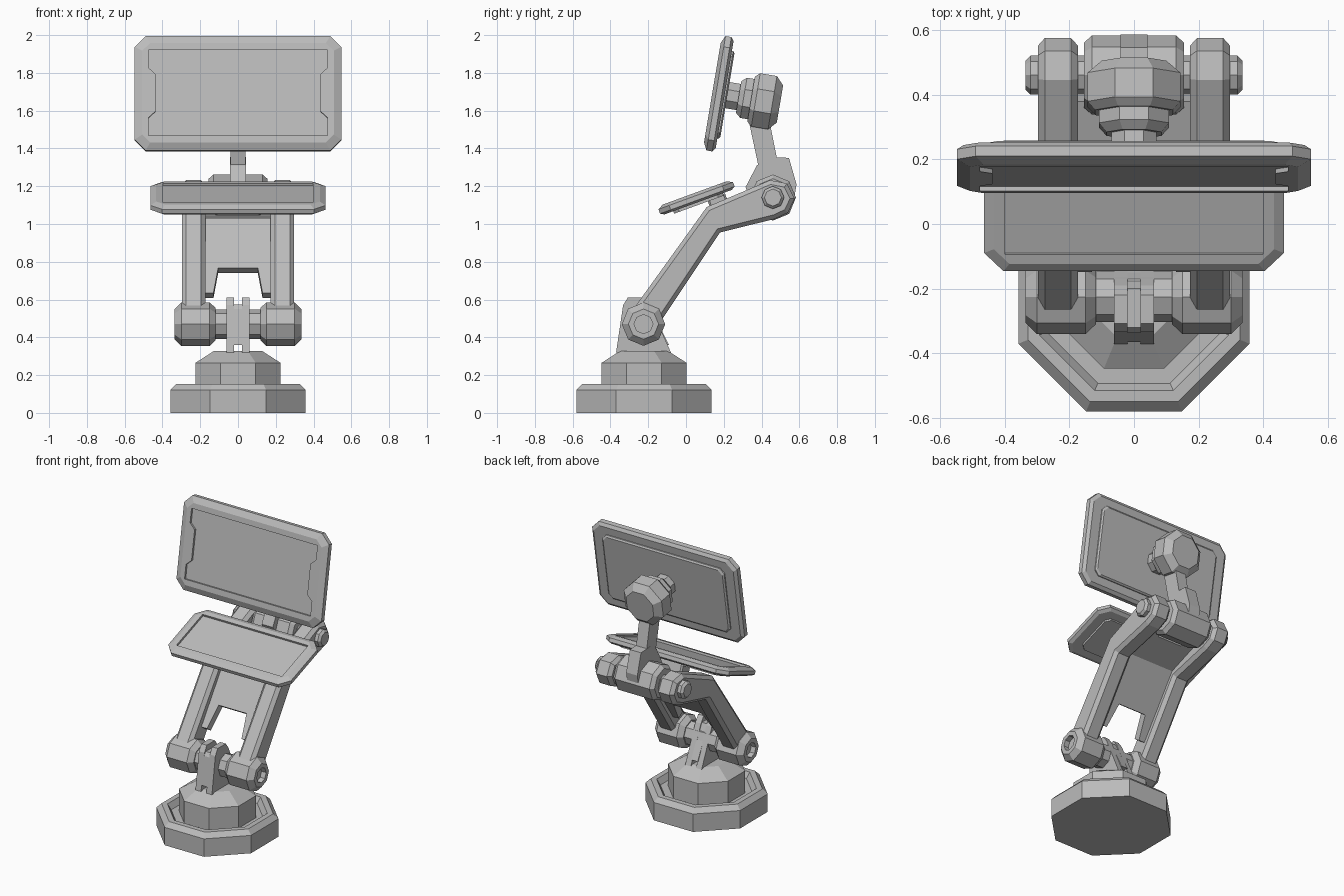
import bpy, bmesh
from math import radians, cos, sin, pi
from mathutils import Matrix, Vector

if "Cube" in bpy.data.objects:
    bpy.data.objects.remove(bpy.data.objects["Cube"])

GREY = (0.5, 0.5, 0.5, 1)
grey = bpy.data.materials.new("plain_grey")
grey.use_nodes = True
grey.diffuse_color = GREY
grey.node_tree.nodes["Principled BSDF"].inputs["Base Color"].default_value = GREY

# local x, y, z become world y, z, x: side profiles extruded sideways
SIDE = Matrix(((0, 0, 1), (1, 0, 0), (0, 1, 0))).to_4x4()


def frame(y, z, tilt):
    return Matrix.Translation((0, y, z)) @ Matrix.Rotation(radians(tilt), 4, 'X')


def across(x, y, z, side=1):
    return Matrix.Translation((x, y, z)) @ Matrix.Rotation(side * pi / 2, 4, 'Y')


def loft(name, rings, matrix, bevel=0):
    """Skin a stack of equal-sized rings and cap both ends."""
    bm = bmesh.new()
    loops = [[bm.verts.new(matrix @ Vector(p)) for p in ring] for ring in rings]
    for a, b in zip(loops, loops[1:]):
        for i in range(len(a)):
            j = (i + 1) % len(a)
            bm.faces.new((a[i], a[j], b[j], b[i]))
    bm.faces.new(loops[0][::-1])
    bm.faces.new(loops[-1])
    bmesh.ops.recalc_face_normals(bm, faces=bm.faces)
    mesh = bpy.data.meshes.new(name)
    bm.to_mesh(mesh)
    bm.free()
    mesh.materials.append(grey)
    ob = bpy.data.objects.new(name, mesh)
    bpy.context.collection.objects.link(ob)
    if bevel:
        mod = ob.modifiers.new("edge", 'BEVEL')
        mod.width, mod.segments = bevel, 1
        mod.limit_method, mod.angle_limit = 'ANGLE', radians(70)
    return ob


def prism(name, outline, low, high, matrix, bevel=0):
    return loft(name, [[(a, b, h) for a, b in outline] for h in (low, high)], matrix, bevel)


def lathe(name, profile, matrix, flat=False, sides=8):
    """Turn (radius, height) pairs; flat means radius is to the flat sides."""
    grow, phase = (1 / cos(pi / sides), 0.5) if flat else (1, 0)
    rings = [[(r * grow * cos(2 * pi * (i + phase) / sides),
               r * grow * sin(2 * pi * (i + phase) / sides), h)
              for i in range(sides)] for r, h in profile]
    return loft(name, rings, matrix)


def cut_rect(w, h, c):
    """Rectangle of half sizes w, h with cut corners."""
    return [(w - c, -h), (w, c - h), (w, h - c), (w - c, h),
            (c - w, h), (-w, h - c), (-w, c - h), (c - w, -h)]


def mirrored(half):
    return half + [(-x, y) for x, y in reversed(half)]


def screen(name, w, h, corner, depth, rim, recess, matrix):
    """Bevelled panel with a sunken display."""
    steps = [(0.02, -depth), (0, -depth * 0.55), (0, depth * 0.4), (rim, depth)]
    rings = [[(x, y, z) for x, y in cut_rect(w - i, h - i, corner - i * 0.4)] for i, z in steps]
    body = loft(name, rings, matrix)
    cutter = prism("cutter", recess, depth - 0.014, depth + 0.1, matrix)
    mod = body.modifiers.new("recess", 'BOOLEAN')
    mod.operation, mod.object, mod.solver = 'DIFFERENCE', cutter, 'EXACT'
    graph = bpy.context.evaluated_depsgraph_get()
    mesh = bpy.data.meshes.new_from_object(body.evaluated_get(graph))
    body.modifiers.clear()
    body.data = mesh
    bpy.data.objects.remove(cutter)


# Base: octagonal foot with a groove around a stepped tower
lathe("base", [(.357, 0), (.357, .122), (.327, .153), (.292, .153), (.27, .115),
               (.225, .115), (.225, .265), (.127, .328)],
      Matrix.Translation((0, -.222, 0)), flat=True)

# Lower bracket: two cheeks with a shorter core between them
LOW = (-.225, .47)
cheek = [(-.37, .32), (-.333, .57), (-.307, .612), (-.22, .612), (-.19, .57), (-.08, .32)]
for s in (1, -1):
    prism("bracket_cheek", cheek, s * .02, s * .062, SIDE)
prism("bracket_core", [(-.364, .36), (-.336, .55), (-.32, .575), (-.2, .575), (-.09, .36)],
      -.025, .025, SIDE)
lathe("lower_axle", [(.078, -.15), (.078, .15)], across(0, *LOW))

# Arms, their lower hubs and upper pins
HIGH = (.46, 1.14)
arm = [(-.3, .52), (.11, 1.09), (.445, 1.232), (.535, 1.215), (.575, 1.135),
       (.54, 1.06), (.47, 1.027), (.18, .955), (-.15, .46)]
for s in (1, -1):
    prism("arm", arm, s * .173, s * .297, SIDE, bevel=.022)
    lathe("lower_hub", [(.085, .118), (.115, .15), (.115, .3), (.08, .335),
                        (.05, .335), (.05, .30)], across(0, *LOW, s))
    lathe("pin_cap", [(.06, .14), (.06, .32), (.045, .335)], across(0, *HIGH, s))

# Web plates joining the arms, notched at both ends
prism("lower_web", mirrored([(.18, .66), (.18, .18), (.13, .18), (.105, .34)]),
      -.02, .03, frame(*LOW, 55.7))
prism("upper_web", mirrored([(.18, 0), (.18, .26), (.13, .26), (.09, .2)]),
      -.025, .025, frame(.145, 1.02, 21))

# Upper hinge, bracket and neck
lathe("hinge_barrel", [(.1, -.155), (.122, -.13), (.122, .13), (.1, .155)], across(0, *HIGH))
prism("neck_bracket", [(.315, 1.195), (.375, 1.31), (.445, 1.355), (.545, 1.35), (.585, 1.21),
                       (.57, 1.12), (.46, 1.06), (.35, 1.12)], -.042, .042, SIDE)
prism("neck", [(.325, 1.58), (.435, 1.58), (.485, 1.33), (.385, 1.30)], -.04, .04, SIDE)

# Main screen with side notches, back cover and swivel head
main = frame(.172, 1.69, 80.5)
notch = [(.475, -.23), (.475, -.135), (.437, -.1), (.437, .1), (.475, .135), (.475, .23)]
screen("main_screen", .547, .307, .058, .033, .04, mirrored(notch), main)
loft("main_back_cover", [[(x, y, z) for x, y in cut_rect(.46 - i, .235 - i, .03)]
                         for i, z in ((0, -.03), (0, -.04), (.01, -.048))], main)
lathe("swivel_neck", [(.07, -.04), (.07, -.115)], main, flat=True)
lathe("swivel_collar", [(.085, -.108), (.108, -.135), (.108, -.19)], main, flat=True)
lathe("swivel_head", [(.12, -.175), (.143, -.2), (.143, -.29), (.1, -.33)], main, flat=True)

# Lower tablet with back cover and mounting block
tablet = frame(.055, 1.14, 20)
screen("tablet", .463, .21, .06, .026, .03, mirrored([(.398, -.15), (.398, .15)]), tablet)
prism("tablet_back_cover", cut_rect(.38, .14, .03), -.04, -.02, tablet)
prism("tablet_mount", cut_rect(.12, .05, .01), -.13, -.03, tablet @ Matrix.Translation((0, .1, 0)))
